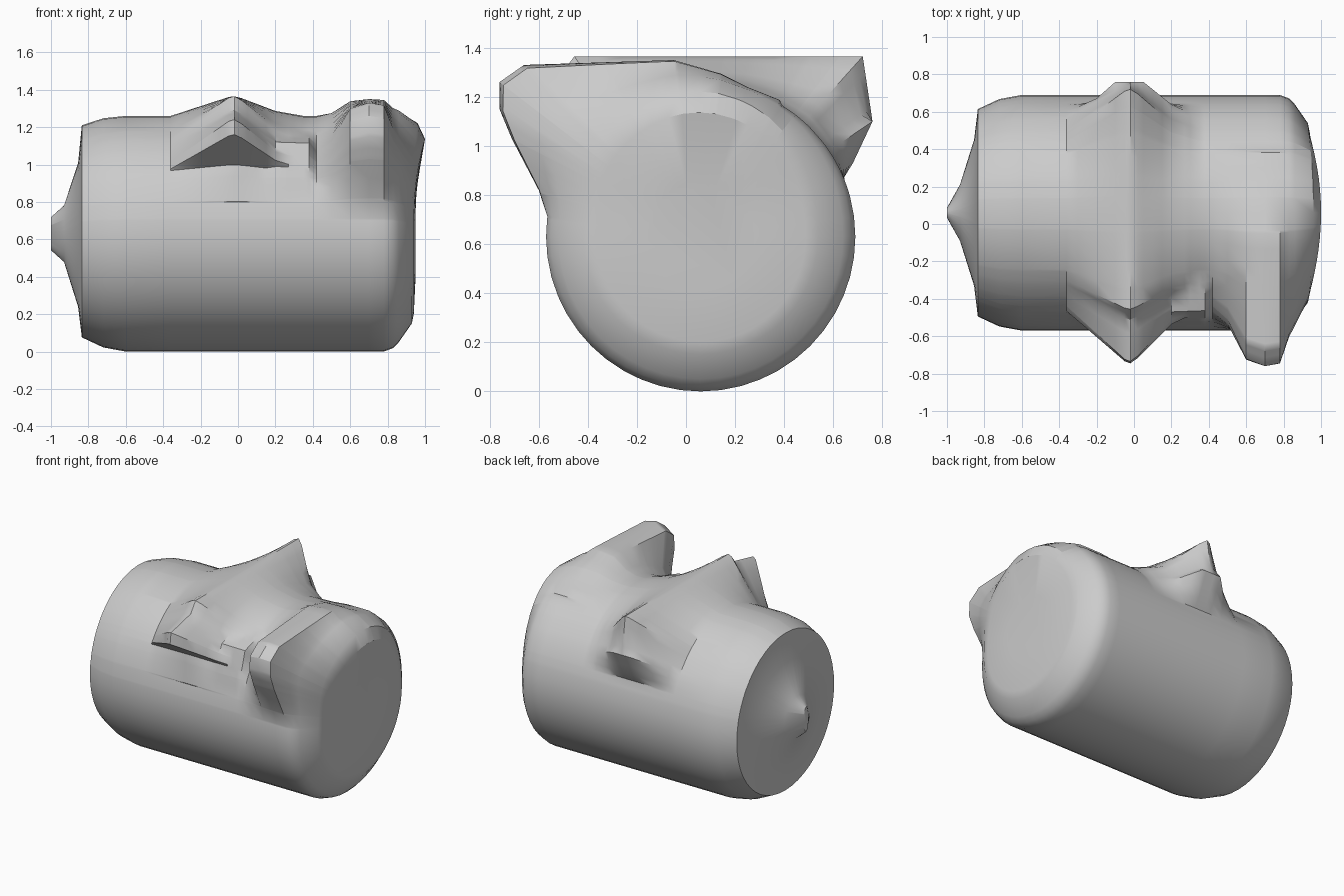
import bpy, bmesh, math
from mathutils import Vector

cube = bpy.data.objects.get("Cube")
if cube:
    bpy.data.objects.remove(cube, do_unlink=True)

CENTRE = Vector((0.06, 0.63))   # drum axis in (y, z)
R = 0.63

# Raised features: outline in (y, z), then strength along x
FEATURES = [
    # central ridge with beak
    ([(0.62, 0.85), (0.68, 0.93), (0.76, 1.1), (0.72, 1.365), (-0.455, 1.365), (-0.51, 1.29),
      (-0.735, 1.24), (-0.745, 1.16), (-0.5, 1.11), (-0.53, 0.95), (-0.55, 0.8)],
     [(-0.36, 0), (-0.05, 0.96), (-0.02, 1), (0.02, 0.9), (0.2, 0.25), (0.35, 0)]),
    # rear knob
    ([(0.6, 0.8), (0.68, 0.93), (0.76, 1.1), (0.5, 1.2)],
     [(-0.3, 0), (-0.1, 1), (0.05, 1), (0.27, 0)]),
    # side ridge with front spout
    ([(0.4, 1.18), (0.25, 1.24), (0.14, 1.295), (-0.05, 1.35), (-0.66, 1.33), (-0.76, 1.26),
      (-0.76, 1.15), (-0.71, 1.03), (-0.6, 0.82), (-0.56, 0.7)],
     [(0.42, 0), (0.5, 0.22), (0.6, 0.88), (0.7, 1), (0.78, 0.95), (0.83, 0.5), (0.93, 0.1), (0.95, 0)]),
    # small ledge between the ridges
    ([(-0.24, 1.18), (-0.47, 1.12), (-0.52, 0.93), (-0.54, 0.8)],
     [(0.15, 0), (0.2, 1), (0.38, 0.9), (0.42, 0)]),
]

# Rings: x, scale, scale at the top, forward lean of the top, y squash
ENDS_LEFT = [(-1.0, 0.14, 0.14, 0, 0.3), (-0.93, 0.24, 0.24, 0, 1), (-0.855, 0.62, 0.6, 0, 1),
             (-0.835, 0.88, 0.92, 0, 1), (-0.72, 0.965, 0.98, 0, 1)]
ENDS_RIGHT = [(0.83, 0.97, 1, 0, 1), (0.86, 0.92, 1, 0, 1), (0.93, 0.76, 0.93, 0.03, 1),
              (0.94, 0.68, 0.8, 0.06, 1), (0.95, 0.35, 0.35, 0, 1)]
MIDDLE = sorted({x for _, weights in FEATURES for x, _ in weights if x < 0.8} | {-0.6, -0.2, 0.1, 0.3})
RINGS = ENDS_LEFT + [(x, 1, 1, 0, 1) for x in MIDDLE] + ENDS_RIGHT


def strength(weights, x):
    for (x0, w0), (x1, w1) in zip(weights, weights[1:]):
        if x0 <= x <= x1:
            return w0 + (w1 - w0) * (x - x0) / (x1 - x0)
    return 0


def outline_radius(points, angle):
    """Distance from the axis to the outline along one direction."""
    d = Vector((math.cos(angle), math.sin(angle)))
    best = R
    for a, b in zip(points, points[1:]):
        p = Vector(a) - CENTRE
        e = Vector(b) - Vector(a)
        det = d.x * e.y - d.y * e.x
        if abs(det) < 1e-9:
            continue
        t = (p.x * e.y - p.y * e.x) / det
        u = (p.x * d.y - p.y * d.x) / det
        if t > 0 and -1e-4 <= u <= 1.0001:
            best = max(best, t)
    return best


# Ring directions: even steps plus every outline corner
angles = {round(math.tau * i / 48, 3) for i in range(48)}
for points, _ in FEATURES:
    for y, z in points:
        angles.add(round(math.atan2(z - CENTRE.y, y - CENTRE.x) % math.tau, 3))
angles = sorted(angles)
heights = [[outline_radius(points, a) - R for points, _ in FEATURES] for a in angles]

# Loft the body along x
bm = bmesh.new()
loops = []
for x, scale, top, lean, squash in RINGS:
    ws = [strength(weights, x) for _, weights in FEATURES]
    loop = []
    for a, hs in zip(angles, heights):
        up = max(0, math.sin(a))
        s = scale + (top - scale) * up * up
        r = s * (R + max(w * h for w, h in zip(ws, hs)))
        loop.append(bm.verts.new((x + lean * up ** 3, CENTRE.x + r * math.cos(a) * squash,
                                  CENTRE.y + r * math.sin(a))))
    loops.append(loop)
n = len(angles)
for la, lb in zip(loops, loops[1:]):
    for i in range(n):
        j = (i + 1) % n
        bm.faces.new((la[i], la[j], lb[j], lb[i]))
bm.faces.new(loops[0])
bm.faces.new(loops[-1])
bmesh.ops.recalc_face_normals(bm, faces=bm.faces)

mesh = bpy.data.meshes.new("ridged_drum")
bm.to_mesh(mesh)
bm.free()
body = bpy.data.objects.new("ridged_drum", mesh)
bpy.context.collection.objects.link(body)

# Plain grey surface
grey = bpy.data.materials.new("plain grey")
grey.use_nodes = True
colour = (0.6, 0.6, 0.6, 1)
grey.diffuse_color = colour
grey.node_tree.nodes["Principled BSDF"].inputs["Base Color"].default_value = colour
mesh.materials.append(grey)

bpy.ops.object.select_all(action="DESELECT")
body.select_set(True)
bpy.context.view_layer.objects.active = body
bpy.ops.object.shade_smooth_by_angle(angle=math.radians(32))
